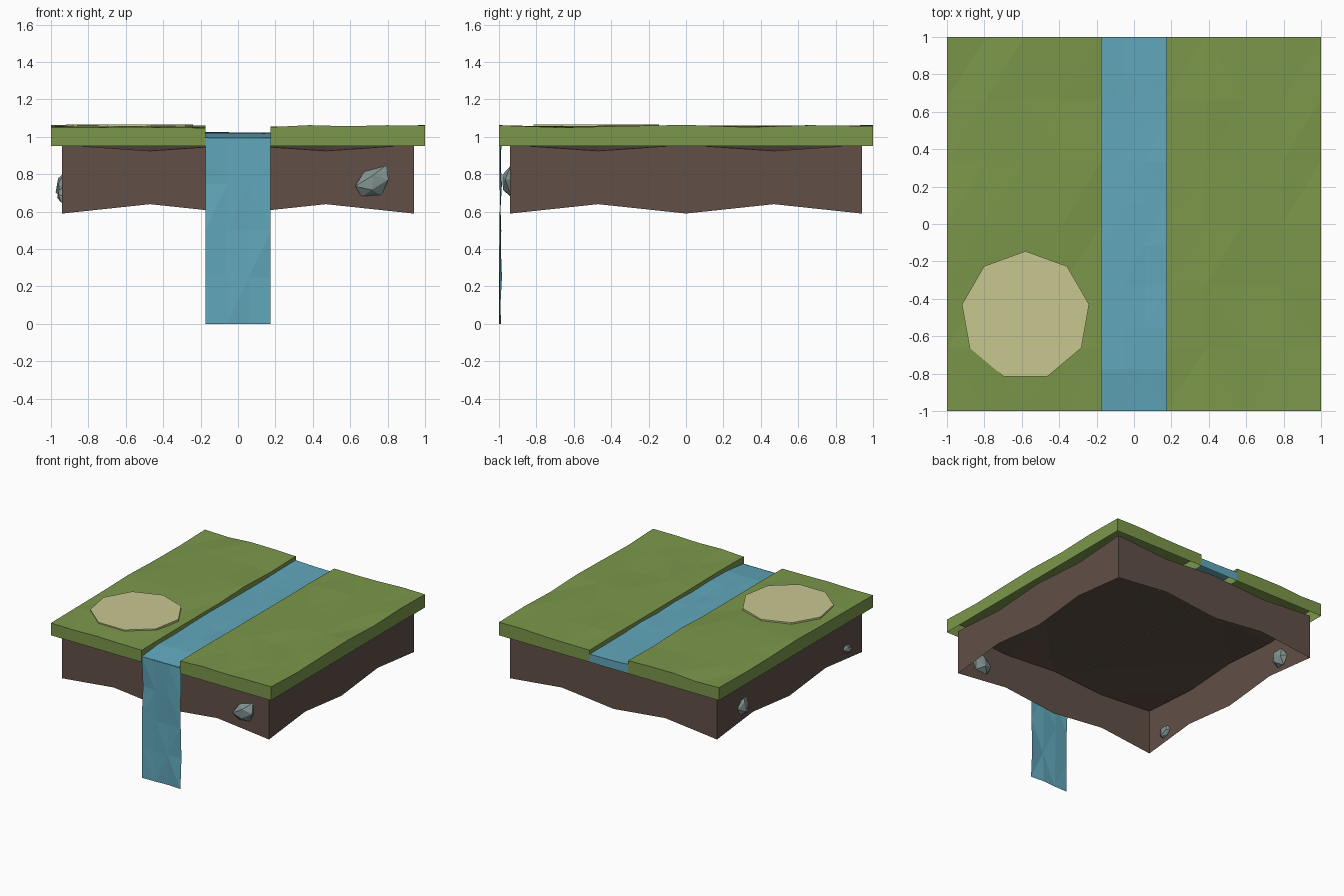
import bpy, bmesh, math, random
from mathutils import Vector, Matrix

if "Cube" in bpy.data.objects:
    bpy.data.objects.remove(bpy.data.objects["Cube"])

random.seed(4)


def material(name, rgb):
    m = bpy.data.materials.new(name)
    m.diffuse_color = (*rgb, 1)
    m.use_nodes = True
    m.node_tree.nodes["Principled BSDF"].inputs["Base Color"].default_value = m.diffuse_color
    return m


GRASS = material("grass", (0.20, 0.31, 0.07))
DIRT = material("dirt", (0.12, 0.08, 0.063))
WATER = material("water", (0.12, 0.39, 0.50))
SAND = material("sand", (0.58, 0.57, 0.28))
ROCK = material("rock", (0.23, 0.30, 0.29))


def finish(bm, name, mat, normals=False):
    if normals:
        bmesh.ops.recalc_face_normals(bm, faces=bm.faces)
    bmesh.ops.triangulate(bm, faces=bm.faces)
    me = bpy.data.meshes.new(name)
    bm.to_mesh(me)
    bm.free()
    me.materials.append(mat)
    ob = bpy.data.objects.new(name, me)
    bpy.context.collection.objects.link(ob)
    return ob


def sheet(nu, nv, place):
    """Grid of quads; place(u, v) gives the position for u, v in 0..1."""
    bm = bmesh.new()
    rows = [[bm.verts.new(place(i / nu, j / nv)) for i in range(nu + 1)]
            for j in range(nv + 1)]
    for j in range(nv):
        for i in range(nu):
            bm.faces.new((rows[j][i], rows[j][i + 1],
                          rows[j + 1][i + 1], rows[j + 1][i]))
    return bm


def skirt(bm, depth, where=lambda e: True):
    """Extrude boundary edges down to height depth(co)."""
    edges = [e for e in bm.edges if e.is_boundary and where(e)]
    new = bmesh.ops.extrude_edge_only(bm, edges=edges)["geom"]
    for v in new:
        if isinstance(v, bmesh.types.BMVert):
            v.co.z = depth(v.co)


# Grass banks: uneven tops with a straight skirt, open underneath
for name, x0, x1 in (("grass_left", -1, -0.175), ("grass_right", 0.175, 1)):
    bm = sheet(4, 6, lambda u, v: (x0 + (x1 - x0) * u, -1 + 2 * v,
                                   1.055 + random.uniform(-0.008, 0.009)))
    skirt(bm, lambda co: 0.95)
    finish(bm, name, GRASS, True)


# Dirt block: shell open at the bottom, wavy rims
def dirt_point(u, v):
    edge = u in (0, 1) or v in (0, 1)
    dip = edge and (u in (0.25, 0.75) or v in (0.25, 0.75))
    return (0.94 * (2 * u - 1), 0.94 * (2 * v - 1), 0.925 if dip else 0.957)


bm = sheet(4, 4, dirt_point)
skirt(bm, lambda co: 0.64 if co.z < 0.94 else 0.59)
finish(bm, "dirt_block", DIRT, True)

# Stream: nearly flat, dropping at the front lip, small face at the back
bm = sheet(3, 9, lambda u, v: (-0.175 + 0.35 * u, -1 + 2 * v,
                               0.995 if v == 0 else 1.02 + random.uniform(-0.005, 0.005)))
skirt(bm, lambda co: 0.95, lambda e: all(v.co.y > 0.99 for v in e.verts))
finish(bm, "stream", WATER)

# Waterfall
bm = sheet(3, 4, lambda u, v: (-0.175 + 0.35 * u, -0.992 + random.uniform(-0.008, 0.008), v * 0.997))
finish(bm, "waterfall", WATER)

# Sand patch: thin nine-sided disc
bm = bmesh.new()
bmesh.ops.create_cone(bm, cap_ends=True, segments=9, radius1=0.345, radius2=0.345,
                      depth=0.025)
top = max(bm.verts, key=lambda v: v.co.z + v.co.y)
turn = math.pi / 2 - math.atan2(top.co.y, top.co.x)
bm.transform(Matrix.Translation((-0.58, -0.49, 1.0545)) @ Matrix.Rotation(turn, 4, 'Z'))
finish(bm, "sand_patch", SAND)

# Rocks half sunk in the dirt walls
rocks = (("front_rock", (0.72, -0.935, 0.755), (0.11, 0.06, 0.075), (0, -0.6, 0)),
         ("left_rock_back", (-0.93, 0.6, 0.735), (0.048, 0.07, 0.075), (0.5, 0, 0)),
         ("left_rock_front", (-0.935, -0.75, 0.69), (0.034, 0.055, 0.04), (0.5, 0, 0)))
for name, loc, size, (rx, ry, rz) in rocks:
    bm = bmesh.new()
    bmesh.ops.create_icosphere(bm, subdivisions=1, radius=1)
    for v in bm.verts:
        v.co *= random.uniform(0.85, 1.15)
    bm.transform(Matrix.Translation(loc) @ Matrix.Rotation(ry, 4, 'Y')
                 @ Matrix.Rotation(rx, 4, 'X') @ Matrix.Diagonal((*size, 1)))
    finish(bm, name, ROCK)
